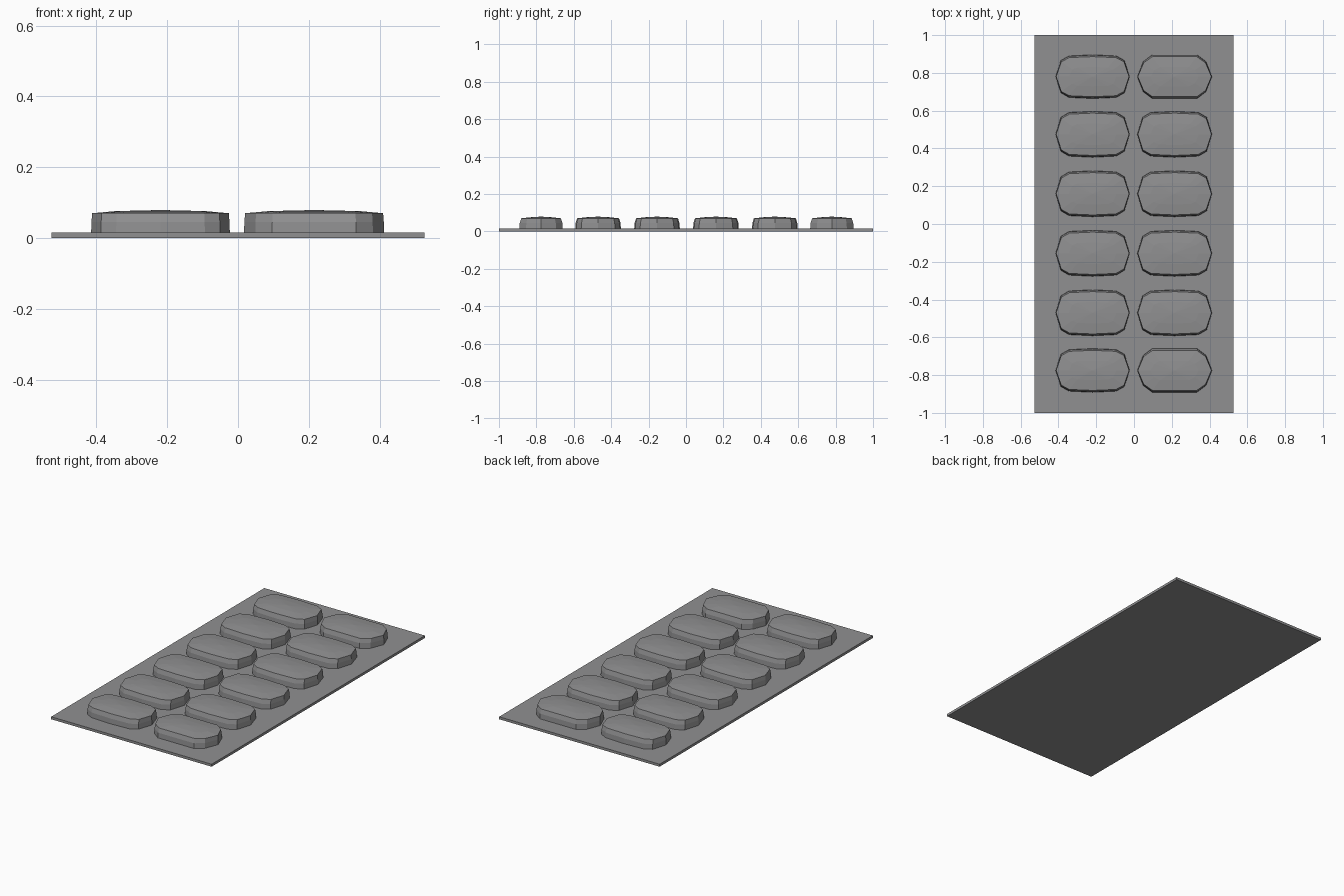
import bpy, bmesh

if "Cube" in bpy.data.objects:
    bpy.data.objects.remove(bpy.data.objects["Cube"])

foil = bpy.data.materials.new("foil_grey")
foil.diffuse_color = (0.28, 0.28, 0.285, 1)
foil.use_nodes = True
foil.node_tree.nodes["Principled BSDF"].inputs["Base Color"].default_value = foil.diffuse_color


def finish(name, bm):
    bmesh.ops.recalc_face_normals(bm, faces=bm.faces[:])
    mesh = bpy.data.meshes.new(name)
    bm.to_mesh(mesh)
    bm.free()
    mesh.materials.append(foil)
    bpy.context.collection.objects.link(bpy.data.objects.new(name, mesh))


def blister(name, cx, cy, hx, hy, quarter):
    """Low-poly pocket: steep wall, small shoulder and a shallow domed top."""
    # mirror the quarter outline (tip to middle) into a full ring
    half = quarter + [(-x, y) for x, y in reversed(quarter) if x > 0]
    outline = half + [(x, -y) for x, y in reversed(half) if y > 0]
    n = len(outline)
    bm = bmesh.new()
    # (inset x, inset y, height) of each ring
    levels = [(0, 0, 0.013), (0.001, 0.002, 0.045),
              (0.003, 0.010, 0.070), (0.07, 0.065, 0.076)]
    rings = []
    for ix, iy, z in levels:
        rings.append([bm.verts.new((cx + x * (hx - ix), cy + y * (hy - iy), z))
                      for x, y in outline])
    for a, b in zip(rings, rings[1:]):
        for i in range(n):
            j = (i + 1) % n
            bm.faces.new((a[i], a[j], b[j], b[i]))
    # top fan to the crown, base closed inside the sheet
    crown = bm.verts.new((cx, cy, 0.079))
    for i in range(n):
        bm.faces.new((rings[-1][i], rings[-1][(i + 1) % n], crown))
    bm.faces.new(rings[0][::-1])
    finish(name, bm)


# Backing sheet
bm = bmesh.new()
bmesh.ops.create_cube(bm, size=1)
for v in bm.verts:
    v.co = (v.co.x * 1.054, v.co.y * 2.0, (v.co.z + 0.5) * 0.015)
finish("backing_sheet", bm)

# Two columns of six pockets; the end pockets are a little narrower
rounded = [(1, 0), (0.86, 0.74), (0.64, 0.95), (0, 1)]
chamfered = [(1, 0), (0.84, 0.69), (0.60, 1), (0, 1)]
for row in range(6):
    end = row in (0, 5)
    cy = (-0.775, -0.47, -0.155, 0.16, 0.475, 0.78)[row]
    hy = 0.116 if end else 0.122
    blister(f"left_pocket_{row + 1}", -0.219, cy, 0.196, hy, rounded)
    blister(f"right_pocket_{row + 1}", 0.215, cy, 0.198, hy,
            chamfered if end else rounded)
